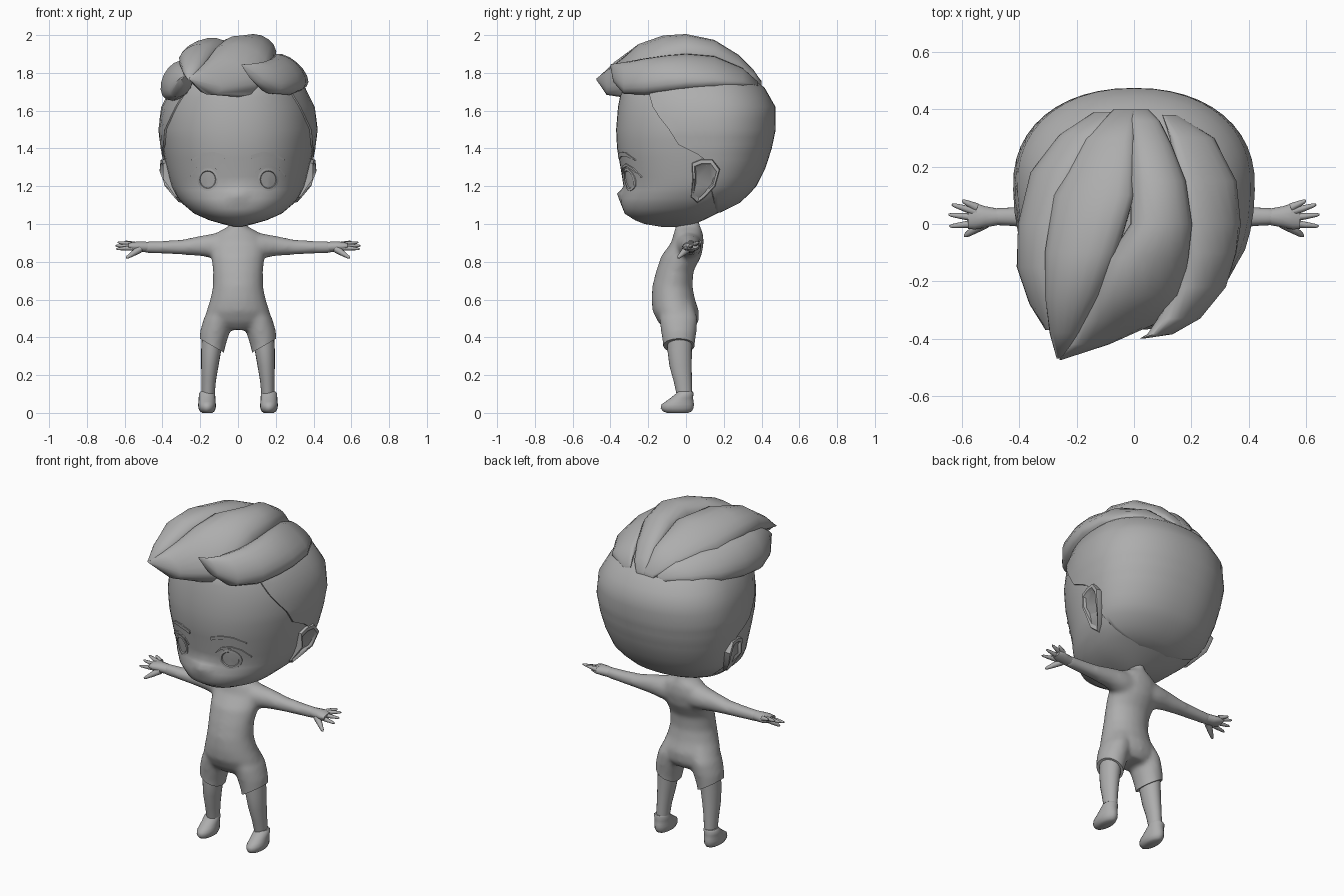
import bpy, bmesh, math
from mathutils import Vector
from mathutils.bvhtree import BVHTree

grey = bpy.data.materials.new("plain grey")
grey.diffuse_color = (0.42, 0.42, 0.42, 1)


def finish(bm, name, angle=45):
    bmesh.ops.recalc_face_normals(bm, faces=bm.faces)
    me = bpy.data.meshes.new(name)
    bm.to_mesh(me)
    bm.free()
    me.materials.clear()
    me.materials.append(grey)
    me.shade_smooth()
    me.set_sharp_from_angle(angle=math.radians(angle))
    ob = bpy.data.objects.new(name, me)
    bpy.context.collection.objects.link(ob)
    return ob


def loft(bm, rings):
    """Skin a list of equal closed rings and cap both ends."""
    rows = [[bm.verts.new(p) for p in r] for r in rings]
    n = len(rows[0])
    for a, b in zip(rows, rows[1:]):
        for i in range(n):
            j = (i + 1) % n
            bm.faces.new((a[i], a[j], b[j], b[i]))
    bm.faces.new(rows[0][::-1])
    bm.faces.new(rows[-1])


def solid(name, rings, angle=45):
    bm = bmesh.new()
    loft(bm, rings)
    return finish(bm, name, angle)


def turn(n):
    return [2 * math.pi * i / n for i in range(n)]


def flat_ring(z, cx, rx, yf, yb, n=20):
    cy, ry = (yf + yb) / 2, (yb - yf) / 2
    return [(cx + rx * math.cos(t), cy + ry * math.sin(t), z) for t in turn(n)]


def tube_rings(p, q, r0, r1, n=8):
    """Tapered finger with a rounded tip."""
    p, q = Vector(p), Vector(q)
    d = (q - p).normalized()
    u = d.cross(Vector((0, 0, 1))).normalized()
    v = d.cross(u)
    return [[p.lerp(q, f) + (u * math.cos(t) + v * math.sin(t)) * r for t in turn(n)]
            for f, r in ((0, r0), (.5, (r0 + r1) / 2), (.9, r1), (1, r1 * .4))]


# Head: height, half width, front y, back y
HEAD = [(.985, .03, -.13, 0), (1.0, .09, -.22, .05), (1.02, .16, -.27, .1),
        (1.055, .24, -.325, .17), (1.11, .305, -.345, .28), (1.16, .34, -.338, .335),
        (1.2, .36, -.33, .37), (1.3, .388, -.347, .42), (1.4, .408, -.365, .452),
        (1.5, .42, -.37, .473), (1.62, .405, -.36, .472), (1.72, .355, -.34, .415),
        (1.8, .28, -.26, .32), (1.86, .18, -.16, .22), (1.89, .05, -.02, .12)]
POW = 2.2


def interp(table, z):
    for a, b in zip(table, table[1:]):
        if z <= b[0]:
            f = (z - a[0]) / (b[0] - a[0])
            return [p + (q - p) * f for p, q in zip(a, b)]
    return list(table[-1])


def skull_point(z, t, inset):
    _, hw, yf, yb = interp(HEAD, z)
    cy = .4 * yf + .6 * yb
    c, s = math.cos(t), math.sin(t)
    x = math.copysign(abs(c) ** (2 / POW), c) * (hw - inset)
    y = math.copysign(abs(s) ** (2 / POW), s) * (yb - inset - cy if s > 0 else cy - yf)
    y += cy
    if y < 0:  # nose
        y -= .028 * math.exp(-(x / .04) ** 2 - ((z - 1.155) / .025) ** 2)
    return (x, y, z)


levels = sorted([r[0] for r in HEAD] + [1.08, 1.135, 1.18, 1.25, 1.35, 1.45, 1.56, 1.67])
head = solid("head", [[skull_point(z, t, .008) for t in turn(56)] for z in levels], 60)
tree = BVHTree.FromPolygons([v.co for v in head.data.vertices],
                            [p.vertices for p in head.data.polygons])

# Short hair cap wrapped around the back, with a hairline at the temples
HAIRLINE = [(1.05, .17), (1.2, .13), (1.34, .1), (1.37, .06), (1.42, -.04),
            (1.5, -.09), (1.6, -.17), (1.7, -.2), (1.9, -.2)]


def cap_ring(z, n=30):
    _, hw, yf, yb = interp(HEAD, z)
    cy = .4 * yf + .6 * yb
    s = interp(HAIRLINE, z)[1] - cy
    s = max(-1, min(.98, s / (yb - cy if s > 0 else cy - yf)))
    t0 = math.asin(math.copysign(abs(s) ** (POW / 2), s))
    ts = [t0 + (math.pi - 2 * t0) * i / n for i in range(n + 1)]
    return [skull_point(z, t, -.002) for t in ts] + [skull_point(z, t, .025) for t in ts[::-1]]


solid("hair_cap", [cap_ring(z) for z in (1.06, 1.085, 1.11, 1.16, 1.2, 1.25, 1.3, 1.34, 1.37,
                                         1.4, 1.42, 1.46, 1.5, 1.56, 1.62, 1.67, 1.72, 1.76,
                                         1.8, 1.83, 1.86, 1.885)])


# Swept locks: y, left x, left z, right x, right z, bulge
def lock(name, stations, n=8):
    rings = []
    for y, xl, zl, xr, zr, bulge in stations:
        L, R = Vector((xl, 0, zl)), Vector((xr, 0, zr))
        d = R - L
        nrm = Vector((-d.z, 0, d.x)).normalized()
        depth = min(.09, d.length * .4)
        ring = []
        for i in range(2 * n):
            a = math.pi * i / n
            k = bulge if i <= n else depth
            p = L + d * (1 - math.cos(a)) / 2 + nrm * k * math.sin(a)
            ring.append((p.x, y, p.z))
        rings.append(ring)
    solid(name, rings, 50)


lock("center_lock", [
    (.40, -.01, 1.745, .05, 1.74, .01), (.36, -.01, 1.795, .09, 1.78, .025),
    (.28, -.01, 1.865, .13, 1.83, .045),
    (.15, -.01, 1.925, .18, 1.87, .075), (0, -.01, 1.95, .2, 1.88, .088),
    (-.12, -.09, 1.945, .19, 1.86, .09), (-.25, -.14, 1.90, .165, 1.79, .1),
    (-.34, -.19, 1.84, .09, 1.71, .085), (-.42, -.23, 1.80, -.09, 1.71, .045),
    (-.475, -.26, 1.77, -.255, 1.765, 0)])
lock("left_center_lock", [
    (.40, -.07, 1.745, 0, 1.75, .01), (.3, -.17, 1.80, 0, 1.86, .035),
    (.1, -.28, 1.83, 0, 1.94, .065), (-.1, -.31, 1.85, -.06, 1.95, .075),
    (-.25, -.31, 1.85, -.12, 1.91, .07), (-.38, -.295, 1.81, -.19, 1.825, .04),
    (-.47, -.27, 1.77, -.25, 1.77, 0)])
lock("left_side_lock", [
    (.39, -.14, 1.735, -.08, 1.745, .01), (.31, -.26, 1.73, -.13, 1.81, .03),
    (.18, -.355, 1.71, -.2, 1.84, .05), (0, -.385, 1.68, -.25, 1.86, .07),
    (-.15, -.38, 1.66, -.28, 1.86, .07), (-.28, -.345, 1.675, -.28, 1.84, .045),
    (-.37, -.31, 1.77, -.29, 1.78, 0)])
lock("right_side_lock", [
    (.38, .1, 1.75, .15, 1.73, .01), (.3, .13, 1.82, .28, 1.74, .025),
    (.15, .16, 1.88, .355, 1.74, .045), (0, .18, 1.89, .365, 1.73, .06),
    (-.1, .18, 1.88, .345, 1.715, .07), (-.22, .16, 1.865, .305, 1.70, .07),
    (-.33, .11, 1.85, .215, 1.70, .055), (-.385, .06, 1.845, .13, 1.76, .025),
    (-.40, .02, 1.845, .035, 1.835, 0)])


def on_face(x, z, off):
    hit = tree.ray_cast(Vector((x, -1, z)), Vector((0, 1, 0)))[0]
    return (x, hit.y - off, z)


def strip(name, s, pts, back=.01, front=.008):
    """Thin band on the face through points of x, z, half height."""
    solid(name, [[on_face(s * x, z + h, front), on_face(s * x, z - h, front),
                  on_face(s * x, z - h, -back), on_face(s * x, z + h, -back)]
                 for x, z, h in pts], 30)


# Ear outline seen from the side: y, z
EAR = [(.03, 1.325), (.08, 1.345), (.14, 1.345), (.18, 1.29), (.155, 1.2),
       (.1, 1.14), (.06, 1.11), (.025, 1.14), (.035, 1.24)]


def ear_ring(s, scale, dx):
    return [(s * (min(.405, .32 + (z - 1.11) * .68) + .12 * (y - .1) + dx),
             .095 + (y - .095) * scale, 1.235 + (z - 1.235) * scale) for y, z in EAR]


for s, side in ((-1, "left"), (1, "right")):
    solid(side + "_ear", [ear_ring(s, .75, -.09), ear_ring(s, 1, -.025), ear_ring(s, .95, 0),
                          ear_ring(s, .78, 0), ear_ring(s, .68, -.015)], 40)
    # Eye with a raised inner disc, lash and brow
    solid(side + "_eye", [[on_face(s * .16 + r * math.cos(t), 1.235 + 1.1 * r * math.sin(t), o)
                           for t in turn(20)]
                          for r, o in ((.055, -.01), (.055, .004), (.043, .006), (.04, .001),
                                       (.012, .003))], 30)
    strip(side + "_lash", s, [(.09, 1.27, .003), (.12, 1.3, .006), (.17, 1.312, .007),
                              (.22, 1.29, .008), (.255, 1.25, .003)])
    strip(side + "_brow", s, [(.07, 1.355, .01), (.13, 1.37, .012), (.19, 1.367, .01),
                              (.245, 1.34, .003)])

    # Bare leg and foot
    solid(side + "_leg", [flat_ring(z, s * cx, rx, a, b) for z, cx, rx, a, b in (
        (.44, .135, .055, -.1, .035), (.33, .142, .053, -.098, .031), (.25, .149, .046, -.088, .03),
        (.17, .155, .038, -.066, .031), (.09, .158, .034, -.048, .033))])
    solid(side + "_foot", [flat_ring(z, s * cx, rx, a, b) for z, cx, rx, a, b in (
        (0, .163, .026, -.1, .012), (.008, .163, .038, -.122, .03), (.025, .164, .046, -.134, .04),
        (.045, .164, .047, -.13, .042), (.06, .164, .045, -.108, .04), (.08, .164, .044, -.08, .037),
        (.103, .164, .043, -.052, .04), (.112, .162, .037, -.046, .036))])

    # Hand: palm, four fingers and thumb
    bm = bmesh.new()
    loft(bm, [[(s * x, y + ry * math.cos(t), z + rz * math.sin(t)) for t in turn(14)]
              for x, y, z, ry, rz in ((.47, .025, .878, .028, .028), (.52, .025, .88, .037, .028),
                                      (.555, .027, .882, .046, .024), (.58, .025, .883, .042, .015))])
    for y0, z0, x1, y1, z1 in ((.058, .892, .6, .082, .907), (.042, .89, .636, .068, .903),
                               (.022, .882, .648, .033, .885), (.002, .874, .645, -.008, .868)):
        loft(bm, tube_rings((s * .55, y0, z0), (s * x1, y1, z1), .015, .007))
    loft(bm, tube_rings((s * .52, .005, .867), (s * .592, -.043, .82), .021, .009))
    finish(bm, side + "_hand", 60)

# Body: torso, arms and thighs fused into one smooth skin
bm = bmesh.new()
loft(bm, [flat_ring(z, 0, rx, a, b) for z, rx, a, b in (
    (1.03, .03, -.05, .07), (.99, .045, -.055, .075), (.97, .085, -.06, .083),
    (.95, .12, -.065, .09), (.9, .145, -.08, .095),
    (.83, .143, -.132, .082), (.75, .133, -.159, .04), (.67, .133, -.179, .035),
    (.6, .148, -.183, .048), (.54, .168, -.178, .069), (.48, .175, -.148, .066),
    (.44, .1, -.11, .04))])
for s in (-1, 1):
    loft(bm, [[(s * x, y + ry * math.cos(t), z + rz * math.sin(t)) for t in turn(20)]
              for x, y, z, ry, rz in ((.04, .01, .885, .07, .078), (.12, .015, .884, .068, .068),
                                      (.2, .022, .884, .053, .054), (.3, .025, .877, .043, .04),
                                      (.42, .025, .877, .036, .034), (.5, .025, .878, .032, .032))])
    loft(bm, [flat_ring(z, s * cx, rx, a, b) for z, cx, rx, a, b in (
        (.58, .08, .06, -.13, .035), (.5, .105, .077, -.142, .062), (.43, .122, .08, -.133, .057),
        (.36, .135, .071, -.122, .047), (.25, .15, .06, -.12, .045))])
rough = finish(bm, "body_base")
mod = rough.modifiers.new("fuse", 'REMESH')
mod.mode, mod.voxel_size = 'VOXEL', .011
mod = rough.modifiers.new("soften", 'SMOOTH')
mod.factor, mod.iterations = .5, 16
dg = bpy.context.evaluated_depsgraph_get()
bm = bmesh.new()
bm.from_mesh(rough.evaluated_get(dg).to_mesh())
bpy.data.objects.remove(rough)


def cut(co, no, **kw):
    geom = bm.verts[:] + bm.edges[:] + bm.faces[:]
    res = bmesh.ops.bisect_plane(bm, geom=geom, plane_co=co, plane_no=no, **kw)
    return [g for g in res["geom_cut"] if isinstance(g, bmesh.types.BMEdge)]


# Slanted shorts hem, then mirror the half
cut((0, 0, 0), (1, 0, 0), clear_inner=True)
hem = cut((.085, 0, .325), (.58, 0, -1), clear_outer=True)
bmesh.ops.edgeloop_fill(bm, edges=hem)
bmesh.ops.mirror(bm, geom=bm.verts[:] + bm.edges[:] + bm.faces[:], axis='X', merge_dist=.001)
finish(bm, "body", 50)
